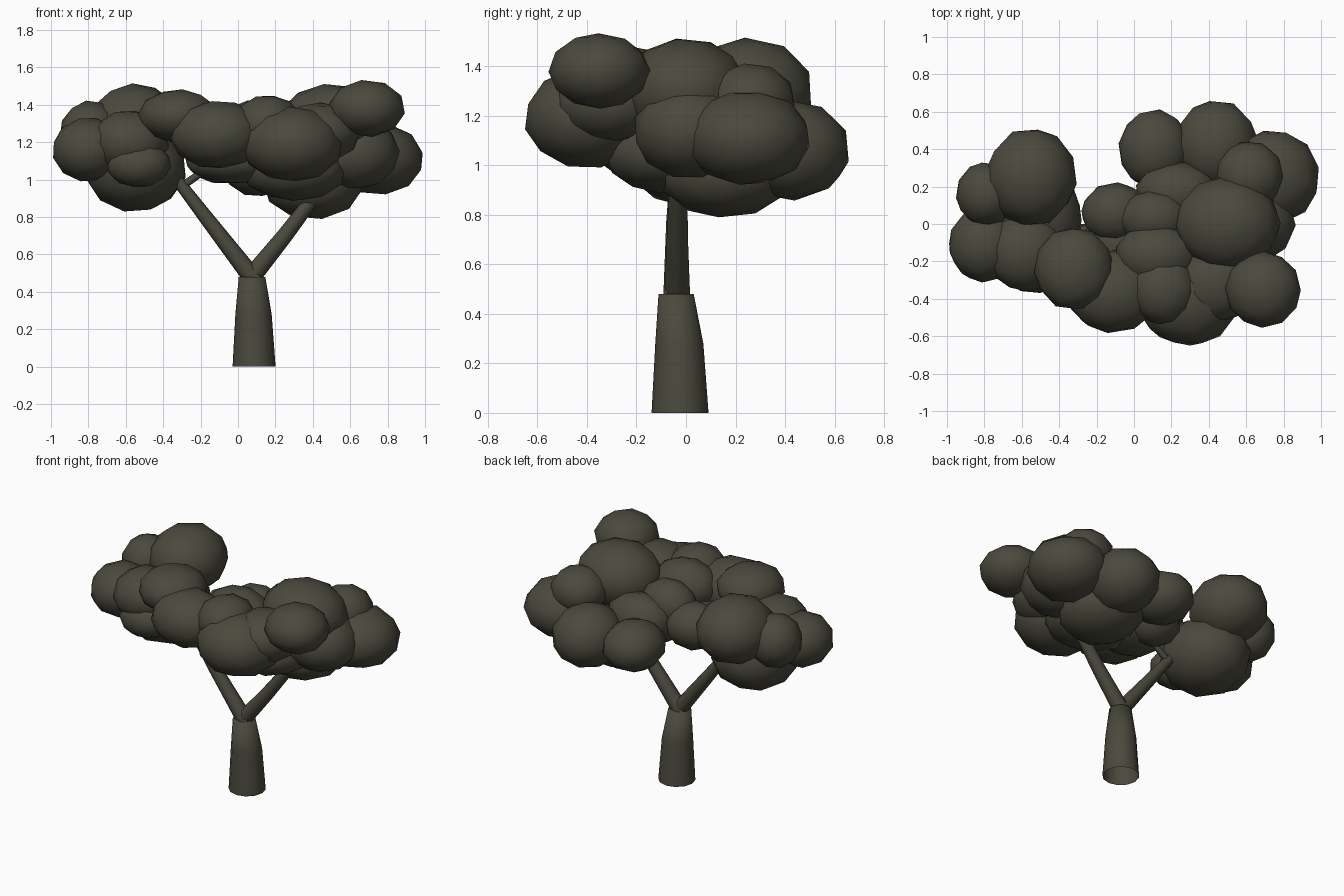
import bpy, bmesh, math, random
from mathutils import Vector, Matrix, Euler

random.seed(4)
mat = bpy.data.materials.new("dark_olive")
mat.diffuse_color = (0.07, 0.067, 0.047, 1)


def add_object(name, bm):
    me = bpy.data.meshes.new(name)
    bm.to_mesh(me)
    bm.free()
    me.materials.append(mat)
    for p in me.polygons:
        p.use_smooth = True
    ob = bpy.data.objects.new(name, me)
    bpy.context.collection.objects.link(ob)
    return ob


def leaf_clump(name, centre, radii):
    """Low-poly ellipsoid, randomly turned, filling the given radii."""
    bm = bmesh.new()
    bmesh.ops.create_icosphere(bm, subdivisions=2, radius=1)
    turn = Euler([random.uniform(0, 6.28) for _ in range(3)]).to_matrix()
    for v in bm.verts:
        c = turn @ v.co
        v.co = Vector(centre) + Vector(c[i] * radii[i] * 1.025 for i in range(3))
    add_object(name, bm)


def tapered_tube(name, rings, sides=10, level=False):
    """Open tube through (x, y, z, radius) rings."""
    bm = bmesh.new()
    pts = [Vector(r[:3]) for r in rings]
    loops = []
    for i, r in enumerate(rings):
        d = pts[min(i + 1, len(pts) - 1)] - pts[max(i - 1, 0)]
        rot = Matrix.Identity(3) if level else Vector((0, 0, 1)).rotation_difference(d).to_matrix()
        loops.append([bm.verts.new(pts[i] + rot @ Vector((
            r[3] * math.cos(k * math.tau / sides), r[3] * math.sin(k * math.tau / sides), 0)))
            for k in range(sides)])
    for a, b in zip(loops, loops[1:]):
        for k in range(sides):
            n = (k + 1) % sides
            bm.faces.new((a[k], a[n], b[n], b[k]))
    return add_object(name, bm)


# Trunk and forked branches
tapered_tube("trunk", [(0.086, -0.024, 0, 0.115), (0.083, -0.027, 0.28, 0.097),
                       (0.075, -0.04, 0.48, 0.071), (0.075, -0.04, 0.481, 0.02)], 12, True)
tapered_tube("left_branch", [(0.09, -0.04, 0.46, 0.052), (-0.15, -0.04, 0.77, 0.04),
                             (-0.35, -0.03, 1.03, 0.03)], 8)
tapered_tube("right_branch", [(0.055, -0.035, 0.46, 0.052), (0.25, -0.035, 0.70, 0.043),
                              (0.44, -0.03, 0.95, 0.035)], 8)
tapered_tube("twig", [(-0.32, -0.03, 0.95, 0.022), (-0.12, -0.03, 1.09, 0.018)], 6)

# Foliage clumps: centre, then radii
left_clumps = [
    ((-0.55, 0.25, 1.30), (0.24, 0.26, 0.21)),
    ((-0.79, 0.16, 1.25), (0.16, 0.17, 0.17)),
    ((-0.80, -0.11, 1.16), (0.19, 0.20, 0.17)),
    ((-0.58, -0.15, 1.20), (0.21, 0.21, 0.17)),
    ((-0.53, -0.24, 1.08), (0.17, 0.13, 0.12)),
    ((-0.55, 0.03, 1.06), (0.27, 0.29, 0.23)),
]
front_clumps = [
    ((-0.32, -0.24, 1.34), (0.21, 0.22, 0.14)),
    ((-0.11, -0.36, 1.24), (0.25, 0.22, 0.18)),
    ((0.16, -0.35, 1.30), (0.18, 0.19, 0.15)),
    ((0.29, -0.40, 1.19), (0.27, 0.25, 0.20)),
    ((0.43, -0.31, 1.25), (0.22, 0.22, 0.16)),
    ((0.69, -0.35, 1.38), (0.20, 0.20, 0.15)),
]
right_clumps = [
    ((0.50, 0.00, 1.30), (0.28, 0.25, 0.21)),
    ((0.62, 0.26, 1.26), (0.18, 0.18, 0.15)),
    ((0.74, 0.25, 1.11), (0.25, 0.25, 0.19)),
    ((0.44, 0.42, 1.06), (0.22, 0.24, 0.20)),
    ((0.11, 0.40, 1.07), (0.19, 0.21, 0.16)),
    ((0.62, 0.01, 1.14), (0.24, 0.22, 0.19)),
    ((0.40, 0.16, 0.97), (0.26, 0.27, 0.18)),
]
middle_clumps = [
    ((-0.10, 0.06, 1.13), (0.18, 0.16, 0.15)),
    ((0.11, 0.03, 1.21), (0.19, 0.15, 0.16)),
    ((0.23, 0.17, 1.14), (0.22, 0.16, 0.16)),
    ((0.12, -0.17, 1.27), (0.22, 0.17, 0.16)),
    ((-0.03, -0.10, 1.10), (0.25, 0.19, 0.12)),
    ((0.30, -0.09, 1.05), (0.28, 0.24, 0.16)),
]
for group, clumps in (("left", left_clumps), ("front", front_clumps),
                      ("right", right_clumps), ("middle", middle_clumps)):
    for i, (centre, radii) in enumerate(clumps):
        leaf_clump(f"{group}_foliage_{i + 1}", centre, radii)
